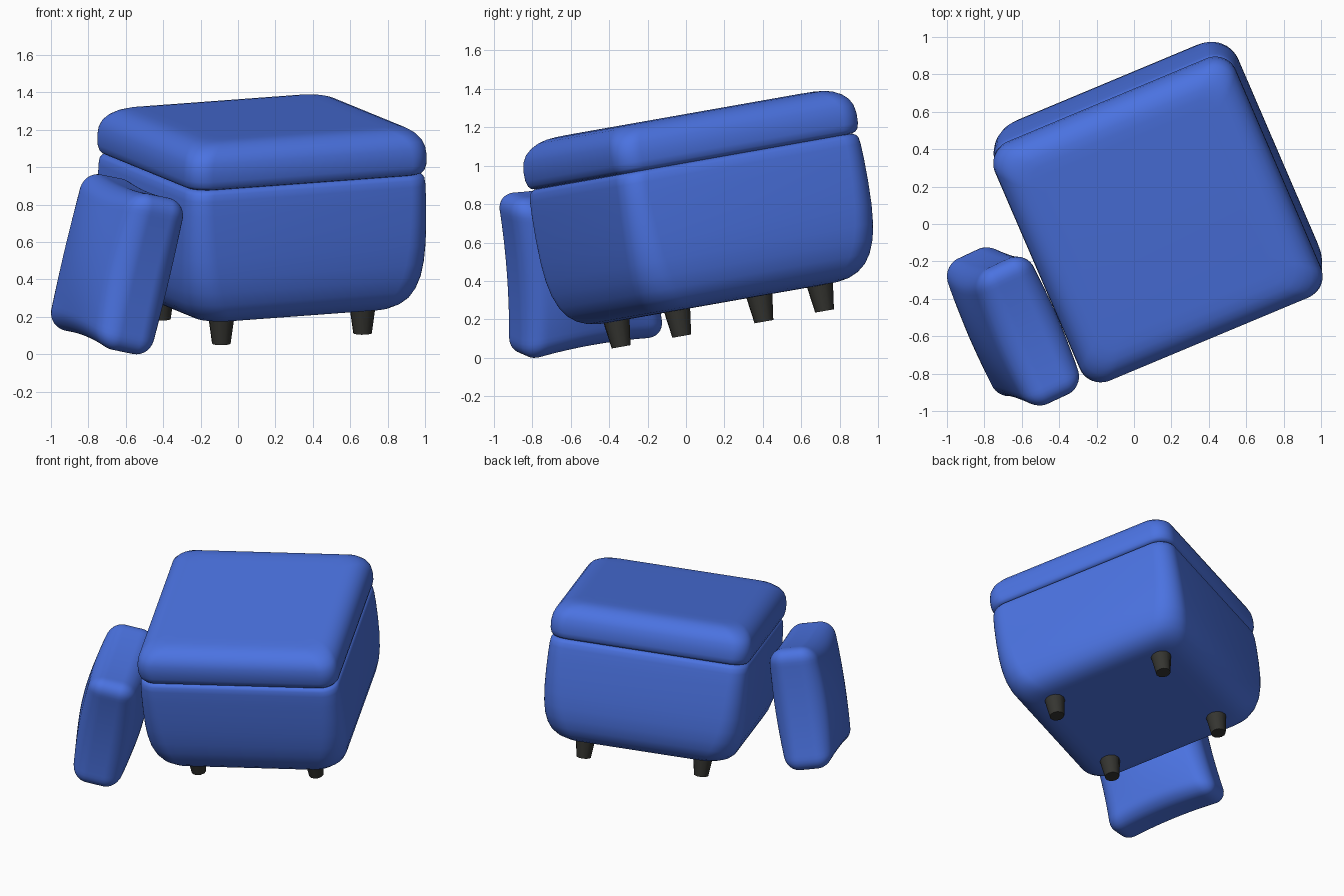
import bpy, bmesh
from math import radians, sin, cos, pi
from mathutils import Matrix, Vector

if "Cube" in bpy.data.objects:
    bpy.data.objects.remove(bpy.data.objects["Cube"])


def material(name, rgb):
    m = bpy.data.materials.new(name)
    m.diffuse_color = (*rgb, 1)
    m.use_nodes = True
    m.node_tree.nodes["Principled BSDF"].inputs["Base Color"].default_value = m.diffuse_color
    return m


fabric = material("blue_fabric", (0.07, 0.17, 0.75))
dark_wood = material("dark_wood", (0.035, 0.035, 0.03))

# The whole stool is turned about z, then tipped back about x
stool = (Matrix.Rotation(radians(10), 4, 'X') @ Matrix.Translation((0.128, 0.215, 0))
         @ Matrix.Rotation(radians(23), 4, 'Z'))


def finish(name, bm, matrix, mat, angle=60):
    bmesh.ops.recalc_face_normals(bm, faces=bm.faces)
    mesh = bpy.data.meshes.new(name)
    bm.to_mesh(mesh)
    bm.free()
    mesh.transform(matrix)
    mesh.materials.append(mat)
    ob = bpy.data.objects.new(name, mesh)
    bpy.context.collection.objects.link(ob)
    bpy.ops.object.select_all(action='DESELECT')
    ob.select_set(True)
    bpy.context.view_layer.objects.active = ob
    bpy.ops.object.shade_smooth_by_angle(angle=radians(angle))
    return ob


def rounded_square(half, r, steps=10):
    pts = []
    for k in range(4):
        a0 = k * pi / 2
        cx = (half - r) * (1 if k in (0, 3) else -1)
        cy = (half - r) * (1 if k in (0, 1) else -1)
        for i in range(steps + 1):
            a = a0 + i / steps * pi / 2
            pts.append((cx + r * cos(a), cy + r * sin(a)))
    return pts


def loft(name, rings):
    # rings: (height, half width, corner radius)
    bm = bmesh.new()
    loops = [[bm.verts.new((x, y, z)) for x, y in rounded_square(h, r)] for z, h, r in rings]
    for a, b in zip(loops, loops[1:]):
        n = len(a)
        for i in range(n):
            bm.faces.new((a[i], a[(i + 1) % n], b[(i + 1) % n], b[i]))
    bm.faces.new(loops[0])
    bm.faces.new(loops[-1])
    return finish(name, bm, stool, fabric)


# Padded lid
loft("lid", [(1.0, 0.665, .11), (1.006, 0.68, .11), (1.02, 0.692, .12), (1.05, 0.699, .12),
             (1.10, 0.70, .12), (1.145, 0.694, .12), (1.18, 0.68, .12), (1.21, 0.655, .12),
             (1.232, 0.622, .12), (1.244, 0.585, .11), (1.249, 0.54, .10), (1.25, 0.48, .09)])

# Body with soft bottom edges
loft("body", [(0.25, 0.46, .10), (0.252, 0.51, .12), (0.262, 0.56, .14), (0.285, 0.605, .16),
              (0.32, 0.641, .17), (0.37, 0.667, .17), (0.44, 0.687, .165), (0.52, 0.697, .155),
              (0.62, 0.702, .145), (0.74, 0.702, .135), (0.86, 0.699, .125), (0.94, 0.695, .12),
              (0.975, 0.691, .12), (0.99, 0.682, .12), (0.998, 0.668, .11), (1.002, 0.65, .11)])

# Four tapered legs
for fb, y in (("front", -0.41), ("back", 0.41)):
    for lr, x in (("left", -0.41), ("right", 0.41)):
        bm = bmesh.new()
        bmesh.ops.create_cone(bm, cap_ends=True, segments=12, radius1=0.05, radius2=0.075, depth=0.18)
        finish(f"{fb}_{lr}_leg", bm, stool @ Matrix.Translation((x, y, 0.205)), dark_wood, 35)

# Cushion leaning against the left side: rounded box, puffed in the middle, pinched edges
bm = bmesh.new()
bmesh.ops.create_cube(bm, size=2)
bmesh.ops.subdivide_edges(bm, edges=bm.edges[:], cuts=35, use_grid_fill=True)
core, r = Vector((0.06, 0.31, 0.34)), 0.10
for v in bm.verts:
    q = Vector(v.co[i] * (core[i] + r) for i in range(3))
    c = Vector(max(-core[i], min(core[i], q[i])) for i in range(3))
    p = c + r * (q - c).normalized()
    a, b = p.y / (core.y + r), p.z / (core.z + r)
    p.x *= 1 + 0.35 * (1 - a * a) * (1 - b * b)
    p.y *= 1 - 0.06 * (1 - b * b)
    p.z *= 1 - 0.06 * (1 - a * a)
    v.co = p
lean = Matrix.Translation((-0.95, -0.326, 0.578)) @ Matrix.Rotation(radians(14.5), 4, 'Y')
cushion = finish("cushion", bm, stool @ lean, fabric)

# Rest the cushion on the floor at its outer limits
low = [min(v.co[i] for v in cushion.data.vertices) for i in range(3)]
cushion.data.transform(Matrix.Translation((-1.0 - low[0], -0.97 - low[1], -low[2])))
